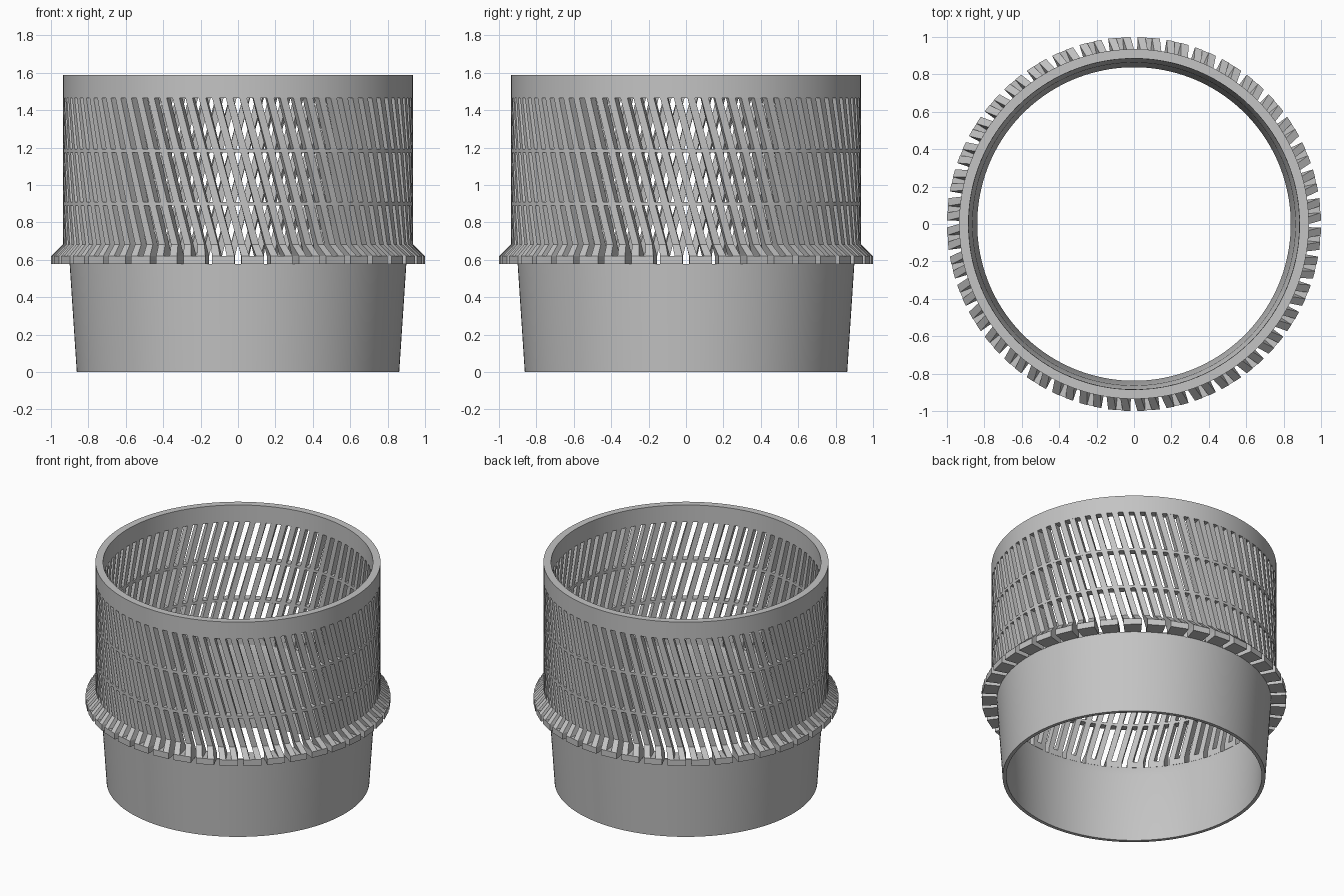
import bpy
import bmesh
from math import sin, cos, pi, radians

if "Cube" in bpy.data.objects:
    bpy.data.objects.remove(bpy.data.objects["Cube"])

# Material
grey = bpy.data.materials.new("plain_grey")
grey.use_nodes = True
COLOUR = (0.55, 0.55, 0.55, 1)
grey.diffuse_color = COLOUR
grey.node_tree.nodes["Principled BSDF"].inputs["Base Color"].default_value = COLOUR

# Main sizes
R_IN, R_OUT, R_FLANGE = 0.885, 0.935, 1.0
Z_TEETH, Z_CONE, Z_WALL, Z_RIM, Z_TOP = 0.577, 0.62, 0.683, 1.465, 1.588
HOOPS = [(0.89, 0.909), (1.173, 1.192)]
SLATS, TEETH = 80, 40
SLOT = radians(2.1)
TWIST = -0.29  # radians of lean per unit of height


def finish(name, bm, smooth=False):
    bmesh.ops.recalc_face_normals(bm, faces=bm.faces)
    mesh = bpy.data.meshes.new(name)
    bm.to_mesh(mesh)
    bm.free()
    mesh.materials.append(grey)
    obj = bpy.data.objects.new(name, mesh)
    bpy.context.collection.objects.link(obj)
    if smooth:
        bpy.ops.object.select_all(action="DESELECT")
        obj.select_set(True)
        bpy.context.view_layer.objects.active = obj
        bpy.ops.object.shade_smooth_by_angle(angle=radians(20))
    return obj


def lathe(name, profile, segments=160):
    """Revolve a closed (radius, height) profile around z."""
    bm = bmesh.new()
    rings = []
    for i in range(segments):
        a = 2 * pi * i / segments
        rings.append([bm.verts.new((r * cos(a), r * sin(a), z)) for r, z in profile])
    n = len(profile)
    for i, ring in enumerate(rings):
        after = rings[(i + 1) % segments]
        for j in range(n):
            k = (j + 1) % n
            bm.faces.new((ring[j], after[j], after[k], ring[k]))
    return finish(name, bm, smooth=True)


def ring_profile(low, high):
    return [(R_IN, low), (R_OUT, low), (R_OUT, high), (R_IN, high)]


def add_bar(bm, angle, half, sections, twist):
    """Add a curved bar through (height, outer radius) sections."""
    loops = []
    for z, r_out in sections:
        mid = angle + twist * (z - Z_CONE)
        corners = [(R_IN, -half), (r_out, -half), (r_out, half), (R_IN, half)]
        loops.append([bm.verts.new((r * cos(mid + d), r * sin(mid + d), z))
                      for r, d in corners])
    for low, high in zip(loops, loops[1:]):
        for j in range(4):
            k = (j + 1) % 4
            bm.faces.new((low[j], low[k], high[k], high[j]))
    bm.faces.new(loops[0])
    bm.faces.new(loops[-1])


def bar_ring(name, count, sections, twist=0):
    bm = bmesh.new()
    pitch = 2 * pi / count
    for i in range(count):
        add_bar(bm, (i + 0.5) * pitch, (pitch - SLOT) / 2, sections, twist)
    return finish(name, bm)


# Tapered hollow base with an inner flare under the basket
lathe("base_sleeve", [(0.838, 0), (0.862, 0), (0.9, Z_TEETH),
                      (R_IN, Z_TEETH), (0.863, 0.51)])

# Solid rim and the two hoops that tie the slats together
lathe("top_rim", ring_profile(Z_RIM, Z_TOP))
for label, (low, high) in zip(("lower", "upper"), HOOPS):
    lathe(label + "_hoop", ring_profile(low, high))

# Flange teeth with radial notches between them
bar_ring("flange_teeth", TEETH, [(Z_TEETH, R_FLANGE), (Z_CONE, R_FLANGE)])

# Leaning slats in three tiers; the lowest tier flares into the flange
(h1_low, h1_high), (h2_low, h2_high) = HOOPS
bar_ring("lower_slats", SLATS,
         [(Z_CONE, R_FLANGE), (Z_WALL, R_OUT), (h1_low, R_OUT)], TWIST)
bar_ring("middle_slats", SLATS, [(h1_high, R_OUT), (h2_low, R_OUT)], TWIST)
bar_ring("upper_slats", SLATS, [(h2_high, R_OUT), (Z_RIM, R_OUT)], TWIST)
